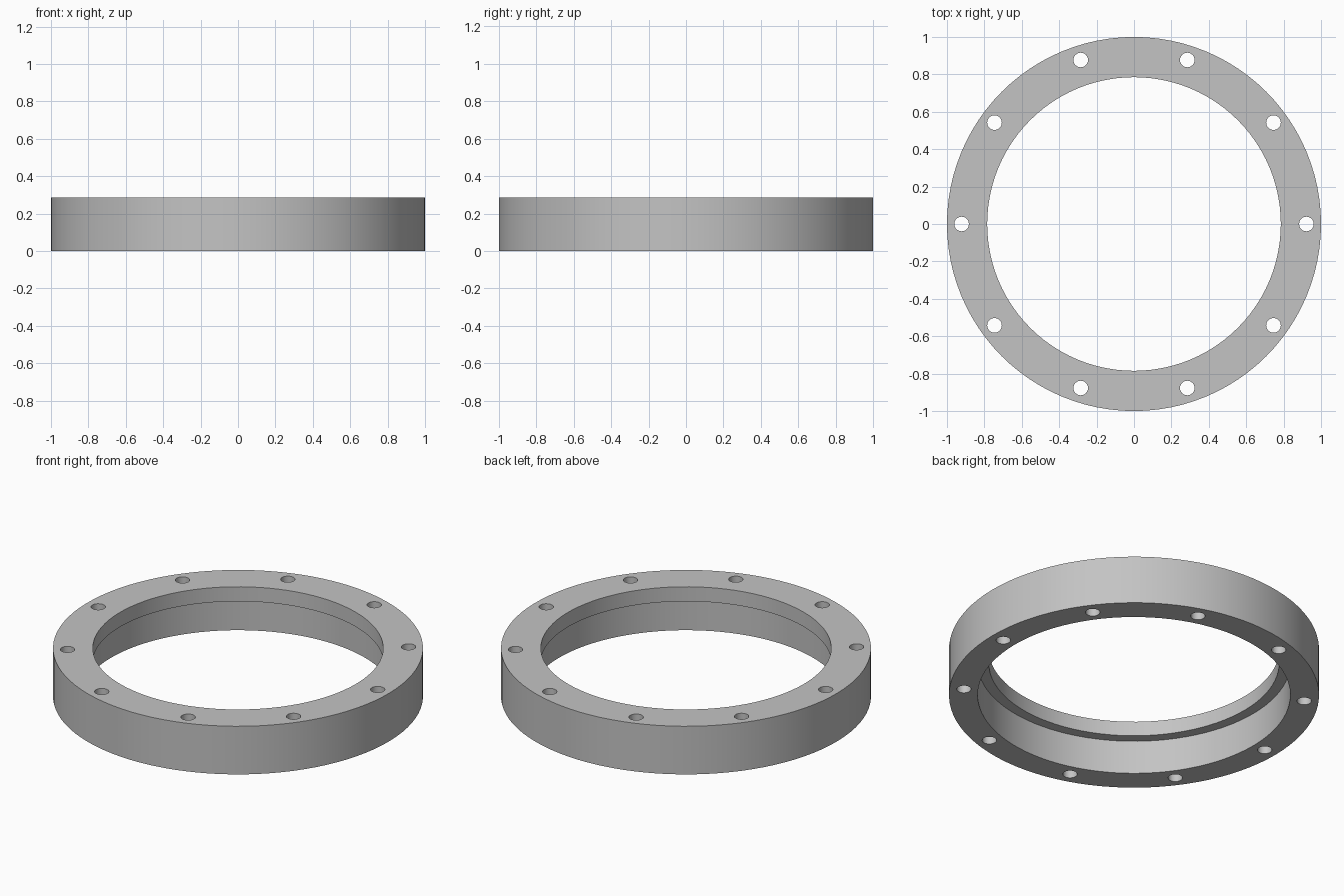
import bpy
import bmesh
from math import cos, sin, tau, radians
from mathutils import Matrix

HEIGHT = 0.287
OUTER_RADIUS = 1.0
LIP_RADIUS = 0.785       # narrow opening at the top
BORE_RADIUS = 0.845      # wider counterbore below the lip
LIP_BOTTOM = 0.2
BOLT_CIRCLE = 0.922
BOLT_RADIUS = 0.039
BOLT_COUNT = 10
SEGMENTS = 96

if "Cube" in bpy.data.objects:
    bpy.data.objects.remove(bpy.data.objects["Cube"])


def make_object(name, bm):
    bmesh.ops.recalc_face_normals(bm, faces=bm.faces)
    mesh = bpy.data.meshes.new(name)
    bm.to_mesh(mesh)
    bm.free()
    obj = bpy.data.objects.new(name, mesh)
    bpy.context.collection.objects.link(obj)
    return obj


# Flat grey metal
grey = bpy.data.materials.new("grey metal")
grey.use_nodes = True
colour = (0.55, 0.55, 0.55, 1)
grey.diffuse_color = colour
grey.node_tree.nodes["Principled BSDF"].inputs["Base Color"].default_value = colour

# Ring body: stepped cross-section spun around z
bm = bmesh.new()
profile = [
    (OUTER_RADIUS, 0), (OUTER_RADIUS, HEIGHT), (LIP_RADIUS, HEIGHT),
    (LIP_RADIUS, LIP_BOTTOM), (BORE_RADIUS, LIP_BOTTOM), (BORE_RADIUS, 0),
]
verts = [bm.verts.new((r, 0, z)) for r, z in profile]
edges = [bm.edges.new((a, b)) for a, b in zip(verts, verts[1:] + verts[:1])]
bmesh.ops.spin(bm, geom=verts + edges, cent=(0, 0, 0), axis=(0, 0, 1),
               angle=tau, steps=SEGMENTS, use_merge=True)
bmesh.ops.remove_doubles(bm, verts=bm.verts, dist=0.0001)
ring = make_object("flange_ring", bm)
ring.data.materials.append(grey)

# Bolt hole cutters, evenly spaced on the bolt circle
bm = bmesh.new()
for i in range(BOLT_COUNT):
    angle = tau * i / BOLT_COUNT
    place = Matrix.Translation((BOLT_CIRCLE * cos(angle),
                                BOLT_CIRCLE * sin(angle), HEIGHT / 2))
    bmesh.ops.create_cone(bm, cap_ends=True, segments=32, radius1=BOLT_RADIUS,
                          radius2=BOLT_RADIUS, depth=HEIGHT * 2, matrix=place)
cutter = make_object("bolt_hole_cutter", bm)
cutter.data.materials.append(grey)
cutter.hide_render = True

# Cut the holes through the ring, then drop the cutter
cut = ring.modifiers.new("bolt holes", "BOOLEAN")
cut.operation = "DIFFERENCE"
cut.solver = "EXACT"
cut.object = cutter
bpy.ops.object.select_all(action="DESELECT")
ring.select_set(True)
bpy.context.view_layer.objects.active = ring
bpy.ops.object.modifier_apply(modifier=cut.name)
bpy.data.objects.remove(cutter)

# Smooth walls, crisp rims
bpy.ops.object.shade_smooth_by_angle(angle=radians(30))
